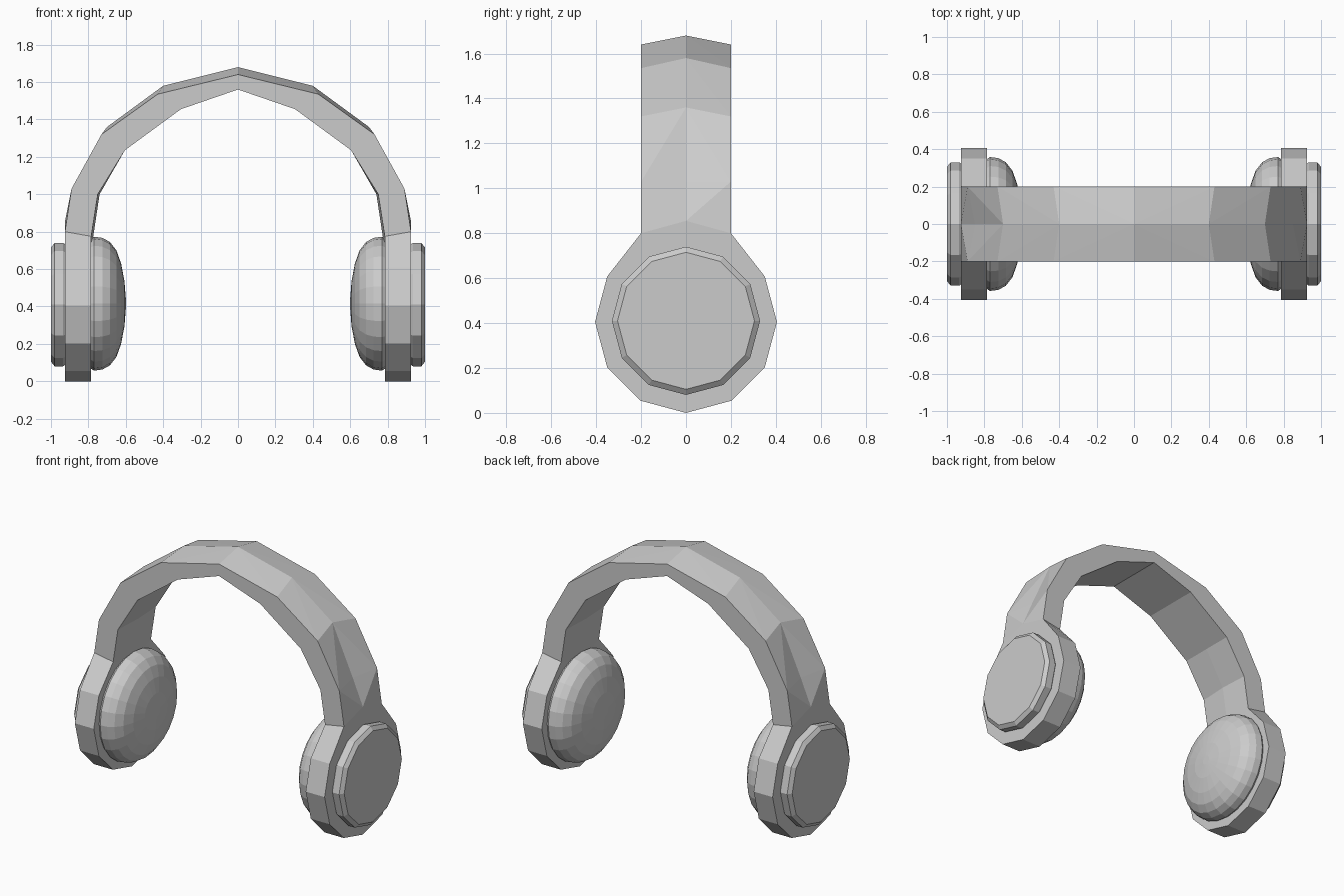
import bpy, bmesh, math

cube = bpy.data.objects.get("Cube")
if cube:
    bpy.data.objects.remove(cube, do_unlink=True)

grey = bpy.data.materials.new("plain_grey")
grey.use_nodes = True
grey.diffuse_color = (0.6, 0.6, 0.6, 1)
grey.node_tree.nodes["Principled BSDF"].inputs["Base Color"].default_value = (0.6, 0.6, 0.6, 1)

HUB_Z = 0.405
CUP_R = 0.405
HALF = 0.2


def finish(name, bm, merge=False):
    """Store the left half as an object and mirror it across x."""
    bmesh.ops.recalc_face_normals(bm, faces=bm.faces)
    mesh = bpy.data.meshes.new(name)
    bm.to_mesh(mesh)
    bm.free()
    mesh.materials.append(grey)
    obj = bpy.data.objects.new(name, mesh)
    bpy.context.collection.objects.link(obj)
    mirror = obj.modifiers.new("mirror", "MIRROR")
    mirror.use_mirror_merge = merge
    return obj


def lathe(name, profile, sides, z):
    """Turn (x, radius) points about the cup axis and cap both ends."""
    bm = bmesh.new()
    rings = []
    for x, r in profile:
        rings.append([bm.verts.new((x, r * math.sin(math.tau * i / sides),
                                    z + r * math.cos(math.tau * i / sides)))
                      for i in range(sides)])
    for a, b in zip(rings, rings[1:]):
        for i in range(sides):
            j = (i + 1) % sides
            bm.faces.new((a[i], a[j], b[j], b[i]))
    bm.faces.new(rings[0])
    bm.faces.new(rings[-1])
    return finish(name, bm)


# Headband and cup frames: one continuous faceted body
bm = bmesh.new()


def row(points):
    """Front edge, centre ridge and back edge from (x, z) edge and ridge."""
    edge, ridge = points
    return [bm.verts.new((p[0], y, p[1]))
            for p, y in ((edge, -HALF), (ridge, 0), (edge, HALF))]


outer = [row(p) for p in (
    ((0.925, 0.80), (0.925, 0.855)),
    ((0.89, 1.03), (0.85, 1.03)),
    ((0.73, 1.32), (0.70, 1.36)),
    ((0.43, 1.535), (0.40, 1.58)),
    ((0, 1.64), (0, 1.68)))]
inner = [row(p) for p in (
    ((0.785, 0.775), (0.785, 0.70)),
    ((0.75, 1.00), (0.74, 1.00)),
    ((0.605, 1.235), (0.605, 1.235)),
    ((0.305, 1.455), (0.305, 1.455)),
    ((0, 1.56), (0, 1.56)))]

for k in range(len(outer) - 1):
    o, p, i, j = outer[k], outer[k + 1], inner[k], inner[k + 1]
    for s, t in ((0, 1), (2, 1)):
        # Outer facets split from the edge towards the ridge
        if k == 0:
            bm.faces.new((o[s], p[s], o[t]))
            bm.faces.new((p[s], p[t], o[t]))
        else:
            bm.faces.new((o[s], p[s], p[t]))
            bm.faces.new((o[s], p[t], o[t]))
        bm.faces.new((i[s], j[s], j[t], i[t]))
        bm.faces.new((o[s], p[s], j[s], i[s]))

# Twelve-sided cup frame, opening into the band at its top
rims = []
for x, top in ((0.925, outer[0]), (0.785, inner[0])):
    rim = [top[1], top[2]]
    for n in range(2, 11):
        a = math.tau * n / 12
        rim.append(bm.verts.new((x, CUP_R * math.sin(a), HUB_Z + CUP_R * math.cos(a))))
    rim.append(top[0])
    bm.faces.new(rim)
    rims.append(rim)
for n in range(1, 11):
    bm.faces.new((rims[0][n], rims[0][n + 1], rims[1][n + 1], rims[1][n]))
finish("headband_and_cup_frames", bm, merge=True)

# Outer cap plates with chamfered rims
lathe("outer_caps", [(0.92, 0.32), (0.935, 0.33), (0.98, 0.33), (1.0, 0.305)], 12, 0.41)

# Domed ear cushions
lathe("ear_cushions", [(0.79, 0.345), (0.77, 0.358), (0.725, 0.352), (0.685, 0.33),
                       (0.65, 0.285), (0.625, 0.215), (0.607, 0.12), (0.60, 0.03)], 24, 0.415)
